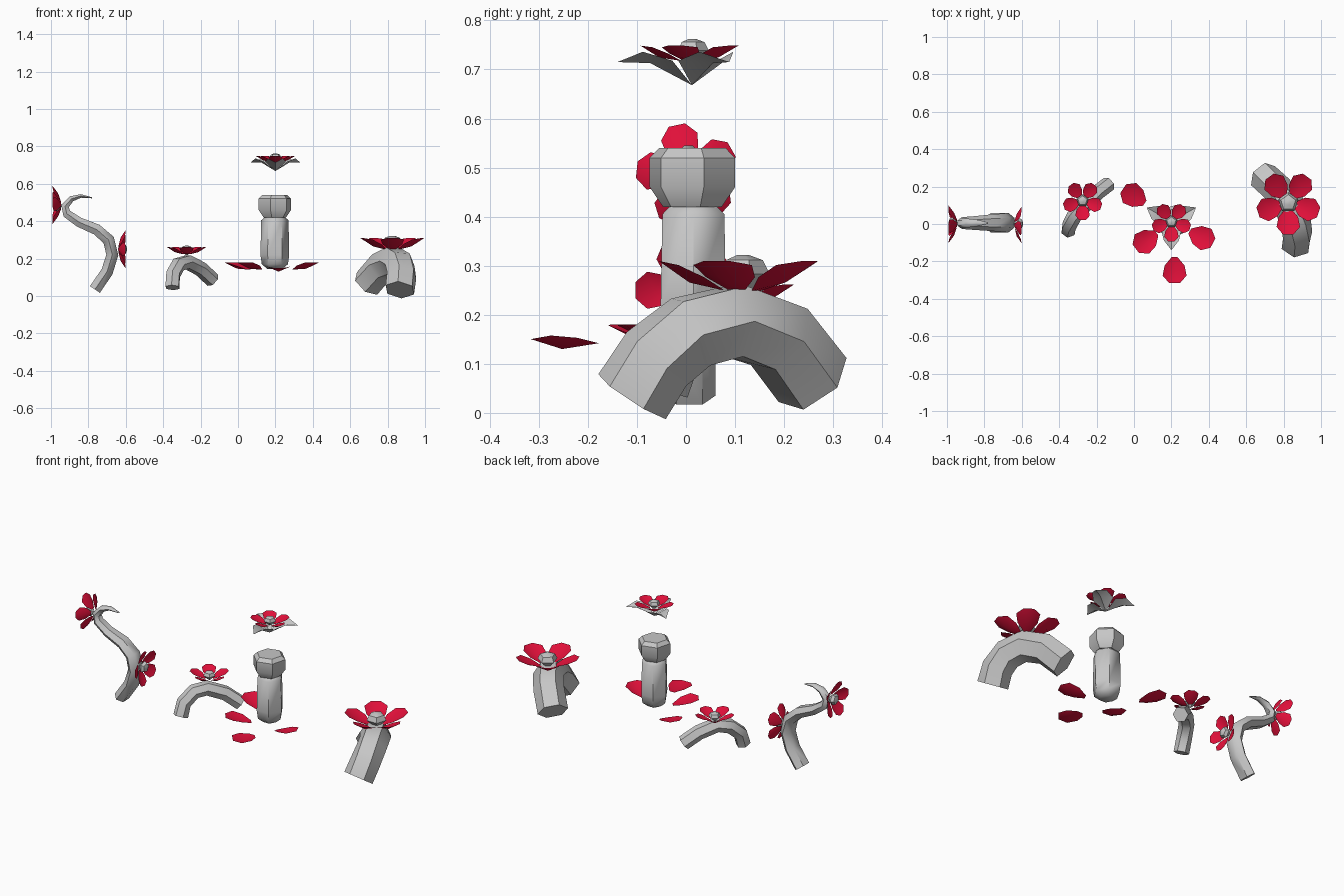
import bpy, bmesh
from math import sin, cos, radians, pi
from mathutils import Vector

if "Cube" in bpy.data.objects:
    bpy.data.objects.remove(bpy.data.objects["Cube"])

X, Y, Z = Vector((1, 0, 0)), Vector((0, 1, 0)), Vector((0, 0, 1))


def material(name, rgb):
    m = bpy.data.materials.new(name)
    m.use_nodes = True
    m.diffuse_color = (*rgb, 1)
    m.node_tree.nodes["Principled BSDF"].inputs["Base Color"].default_value = (*rgb, 1)
    return m


GRAY = material("stem gray", (0.57, 0.57, 0.57))
RED = material("petal red", (0.75, 0.005, 0.042))


def finish(bm, name, mat, solid=True, angle=40):
    if solid:
        bmesh.ops.recalc_face_normals(bm, faces=bm.faces)
    mesh = bpy.data.meshes.new(name)
    bm.to_mesh(mesh)
    bm.free()
    mesh.materials.append(mat)
    ob = bpy.data.objects.new(name, mesh)
    bpy.context.collection.objects.link(ob)
    bpy.ops.object.select_all(action='DESELECT')
    ob.select_set(True)
    bpy.context.view_layer.objects.active = ob
    bpy.ops.object.shade_smooth_by_angle(angle=radians(angle))
    return ob


def skin(bm, rings):
    """Join rings of points with quads and cap both ends."""
    rows = [[bm.verts.new(p) for p in ring] for ring in rings]
    n = len(rows[0])
    for a, b in zip(rows, rows[1:]):
        for i in range(n):
            j = (i + 1) % n
            bm.faces.new((a[i], a[j], b[j], b[i]))
    bm.faces.new(rows[0])
    bm.faces.new(rows[-1])


def tube(name, path, side, wide, thick, sides=6):
    """Sweep a polygon along a path; wide and thick hold one radius per point."""
    pts = [Vector(p) for p in path]
    rings = []
    for i, p in enumerate(pts):
        t = (pts[min(i + 1, len(pts) - 1)] - pts[max(i - 1, 0)]).normalized()
        s = Vector(side)
        s = (s - t * s.dot(t)).normalized()
        up = s.cross(t)
        rings.append([p + s * wide[i] * cos(a) + up * thick[i] * sin(a)
                      for a in (2 * pi * k / sides for k in range(sides))])
    bm = bmesh.new()
    skin(bm, rings)
    return finish(bm, name, GRAY, angle=50)


def lathe(bm, profile, place, sides, turn):
    skin(bm, [[place(r * cos(a), r * sin(a), z)
               for a in (turn + 2 * pi * k / sides for k in range(sides))]
              for r, z in profile])


def add_petal(bm, place, angle, size, rise):
    """One dished petal, fanned around a lowered middle."""
    half = [(0.2, 0.09), (0.45, 0.3), (0.75, 0.36), (0.98, 0.16)]
    outline = half + [(r, -w) for r, w in reversed(half)]

    def vert(r, w, lift):
        return bm.verts.new(place(size * (r * cos(angle) - w * sin(angle)),
                                  size * (r * sin(angle) + w * cos(angle)),
                                  size * (rise * (r - 0.2) / 0.8 + lift)))
    rim = [vert(r, w, 0.25 * abs(w)) for r, w in outline]
    mid = vert(0.62, 0, -0.06)
    for i in range(len(rim)):
        bm.faces.new((mid, rim[(i + 1) % len(rim)], rim[i]))


def frame(loc, u=X, v=Y, w=Z):
    return lambda a, b, c: Vector(loc) + u * a + v * b + w * c


def flower(name, loc, size, turn=-90, axes=(X, Y, Z), rise=0.34):
    place = frame(loc, *axes)
    bm = bmesh.new()
    for k in range(5):
        add_petal(bm, place, radians(turn + 72 * k), size, rise)
    finish(bm, name + "_petals", RED, solid=False, angle=30)
    # gray centre, its corners between the petals
    bm = bmesh.new()
    profile = [(0.06, -0.02), (0.32, 0.22), (0.24, 0.38), (0.08, 0.44)]
    lathe(bm, [(r * size, z * size) for r, z in profile], place, 5, radians(turn + 36))
    finish(bm, name + "_centre", GRAY, angle=35)


# Curling vine with two side flowers
tube("curling_vine",
     [(-0.765, 0.007, 0.035), (-0.7, 0.007, 0.13), (-0.672, 0.007, 0.22),
      (-0.692, 0.007, 0.3), (-0.755, 0.007, 0.355), (-0.85, 0.005, 0.395),
      (-0.915, 0.005, 0.44), (-0.925, 0.005, 0.48), (-0.89, 0.005, 0.52),
      (-0.84, 0.005, 0.535), (-0.78, 0.005, 0.525)],
     Y,
     [0.053, 0.053, 0.053, 0.05, 0.045, 0.037, 0.032, 0.028, 0.024, 0.018, 0.004],
     [0.037, 0.037, 0.037, 0.037, 0.034, 0.03, 0.027, 0.024, 0.018, 0.011, 0.003])
flower("upper_vine_flower", (-0.945, 0.003, 0.485), 0.106, 102, (Y, Z, -X), 0.42)
flower("lower_vine_flower", (-0.64, 0, 0.25), 0.105, 180, (Y, Z, X), 0.34)

# Small arched stem with its flower
tube("small_arch",
     [(-0.35, -0.035, 0.045), (-0.347, -0.01, 0.115), (-0.318, 0.045, 0.168),
      (-0.27, 0.095, 0.182), (-0.2, 0.165, 0.145), (-0.135, 0.215, 0.085)],
     (0.25, -0.21, 0), [0.041] * 6, [0.041] * 6)
flower("small_arch_flower", (-0.275, 0.125, 0.222), 0.107)

# Large arched stem with its flower
tube("large_arch",
     [(0.865, -0.11, 0.033), (0.875, -0.06, 0.11), (0.865, 0.01, 0.165),
      (0.83, 0.1, 0.187), (0.765, 0.19, 0.155), (0.69, 0.258, 0.067)],
     (0.39, 0.195, 0), [0.083] * 6, [0.083] * 6)
flower("large_arch_flower", (0.825, 0.115, 0.245), 0.174)

# Standing trunk and its separate cap
bm = bmesh.new()
lathe(bm, [(0.04, 0.145), (0.07, 0.17), (0.077, 0.22), (0.073, 0.405), (0.045, 0.43)],
      frame((0.197, 0.015, 0)), 6, 0)
finish(bm, "trunk", GRAY, angle=50)
bm = bmesh.new()
lathe(bm, [(0.062, 0.42), (0.09, 0.46), (0.09, 0.52), (0.07, 0.54)],
      frame((0.197, 0.013, 0)), 6, radians(15))
finish(bm, "trunk_cap", GRAY, angle=35)

# Floating flower with three pointed sepals
flower("floating_flower", (0.2, 0.012, 0.715), 0.107, rise=0.28)
bm = bmesh.new()
place = frame((0.2, 0.012, 0.668))
for k in range(3):
    a = radians(-90 + 120 * k)

    def leaf(r, w, z):
        return bm.verts.new(place(r * cos(a) - w * sin(a), r * sin(a) + w * cos(a), z))
    base, mid, tip = leaf(0, 0, 0), leaf(0.085, 0, 0.045), leaf(0.152, 0, 0.047)
    for s in (1, -1):
        near, far = leaf(0.04, 0.055 * s, 0.05), leaf(0.1, 0.04 * s, 0.068)
        bm.faces.new((base, mid, near))
        bm.faces.new((mid, far, near))
        bm.faces.new((mid, tip, far))
bmesh.ops.remove_doubles(bm, verts=bm.verts, dist=0.0005)
finish(bm, "sepals", GRAY, angle=25)

# Loose petals around the trunk
for i, (x, y, turn, rise) in enumerate([(0, 0.15, 146, 0.2), (0.065, -0.09, 217, 0.2),
                                        (0.36, -0.07, -27, 0.2), (0.217, -0.247, -90, 0.03)]):
    a = radians(turn)
    bm = bmesh.new()
    place = frame((x - 0.105 * cos(a), y - 0.105 * sin(a), 0.138))
    add_petal(bm, place, a, 0.178, rise)
    finish(bm, "loose_petal_%d" % (i + 1), RED, solid=False, angle=30)
